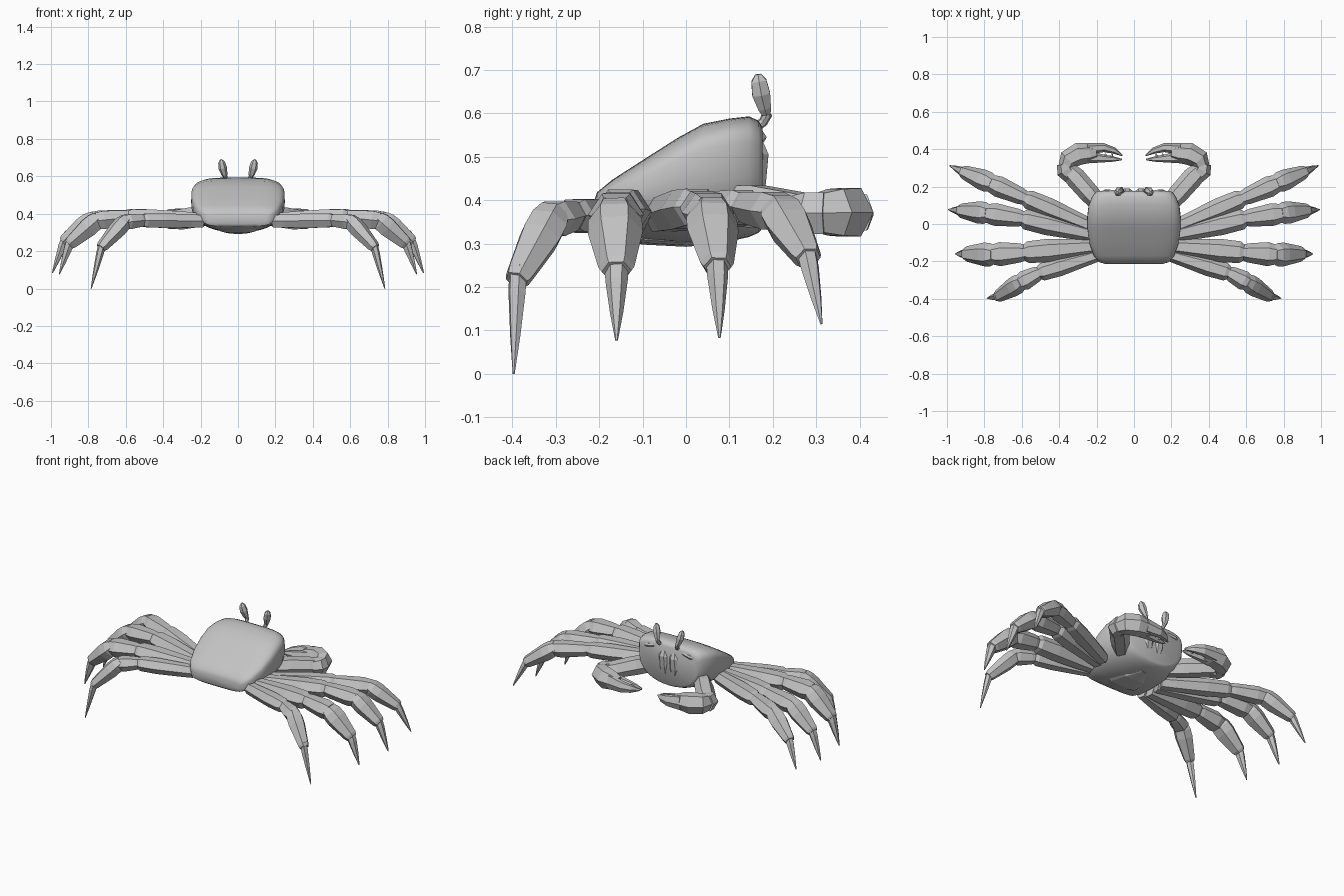
import bpy, bmesh, math
from mathutils import Vector

shell = bpy.data.materials.new("shell_grey")
shell.diffuse_color = (0.55, 0.55, 0.55, 1)


def loft(name, rings, smooth=None):
    """Skin a list of equal-length point rings and cap both ends."""
    bm = bmesh.new()
    vs = [[bm.verts.new(p) for p in r] for r in rings]
    n = len(vs[0])
    for a, b in zip(vs, vs[1:]):
        for i in range(n):
            bm.faces.new((a[i], a[(i + 1) % n], b[(i + 1) % n], b[i]))
    bm.faces.new(vs[0])
    bm.faces.new(vs[-1])
    bmesh.ops.recalc_face_normals(bm, faces=bm.faces)
    me = bpy.data.meshes.new(name)
    bm.to_mesh(me)
    bm.free()
    me.materials.append(shell)
    ob = bpy.data.objects.new(name, me)
    bpy.context.collection.objects.link(ob)
    if smooth:
        bpy.ops.object.select_all(action='DESELECT')
        ob.select_set(True)
        bpy.context.view_layer.objects.active = ob
        bpy.ops.object.shade_smooth_by_angle(angle=math.radians(smooth))
    return ob


def limb(name, pts, sx=1, side=None, n=6, smooth=None):
    """Tapered limb piece; pts = (x, y, z, half width, half height)."""
    P = [Vector((p[0] * sx, p[1], p[2])) for p in pts]
    rings = []
    for i, p in enumerate(P):
        t = (P[min(i + 1, len(P) - 1)] - P[max(i - 1, 0)]).normalized()
        s = (side or t.cross(Vector((0, 0, 1)))).normalized()
        s = (s - t * s.dot(t)).normalized()
        u = s.cross(t)
        w, h = pts[i][3:]
        rings.append([p + s * w * math.cos(2 * math.pi * k / n)
                      + u * h * math.sin(2 * math.pi * k / n) for k in range(n)])
    return loft(name, rings, smooth)


def section(y, w, top, mid, bot, low=2.3, n=40):
    """Boxy upper half; low sets how boxy the lower half is."""
    ring = []
    for k in range(n):
        a = 2 * math.pi * k / n
        c, s = math.cos(a), math.sin(a)
        e = 2 / 4.2 if s > 0 else 2 / low
        x = math.copysign(abs(c) ** e, c) * w
        z = mid + math.copysign(abs(s) ** e, s) * ((top - mid) if s > 0 else (mid - bot))
        ring.append((x, y, z))
    return ring


# carapace and underside: sloping, rounded square body
loft("carapace", [section(*r) for r in (
    (-0.213, 0.155, 0.395, 0.375, 0.345, 4), (-0.205, 0.185, 0.418, 0.385, 0.332, 4),
    (-0.17, 0.215, 0.447, 0.40, 0.322, 3), (-0.10, 0.24, 0.492, 0.425, 0.306),
    (-0.02, 0.25, 0.543, 0.455, 0.300), (0.04, 0.25, 0.576, 0.475, 0.300),
    (0.10, 0.243, 0.588, 0.485, 0.305), (0.145, 0.225, 0.593, 0.49, 0.315),
    (0.168, 0.208, 0.583, 0.49, 0.325), (0.176, 0.195, 0.568, 0.49, 0.335))], 45)

# tail flap under the body
limb("tail_flap", [(0, -0.19, 0.335, 0.05, 0.01), (0, -0.1, 0.309, 0.10, 0.012),
                   (0, 0, 0.302, 0.07, 0.01), (0, 0.09, 0.308, 0.02, 0.008)], n=10)

# legs: joints (x, y, z) and size factor
LEGS = {
    "front": [(0.21, -0.02, 0.365), (0.585, 0.14, 0.385), (0.77, 0.22, 0.372),
              (0.915, 0.28, 0.270), (0.985, 0.312, 0.115), 0.92],
    "second": [(0.21, -0.06, 0.365), (0.60, 0.03, 0.385), (0.79, 0.058, 0.365),
               (0.93, 0.072, 0.25), (0.992, 0.077, 0.083), 0.98],
    "third": [(0.21, -0.12, 0.365), (0.59, -0.153, 0.38), (0.76, -0.164, 0.362),
              (0.90, -0.16, 0.24), (0.955, -0.16, 0.077), 1.04],
    "rear": [(0.19, -0.165, 0.36), (0.51, -0.262, 0.365), (0.61, -0.315, 0.355),
             (0.73, -0.388, 0.22), (0.785, -0.397, 0.0), 0.85],
}
# per segment: (fraction along, half width, half height)
SEGS = {
    "upper": [(0, .040, .044), (.2, .046, .048), (.65, .060, .053), (.94, .056, .050), (1, .04, .04)],
    "knee": [(-.05, .040, .040), (.12, .049, .045), (.75, .062, .054), (1, .050, .048)],
    "shin": [(-.12, .046, .042), (.06, .060, .054), (.3, .061, .055), (.95, .040, .038), (1.03, .033, .031)],
    "tip": [(-.12, .026, .024), (.15, .025, .024), (.6, .015, .014), (1, .003, .003)],
}
for sx, hand in ((1, "right"), (-1, "left")):
    for name, spec in LEGS.items():
        J, f = [Vector(p) for p in spec[:5]], spec[5]
        d = J[3] - J[0]
        side = Vector((d.y, -d.x * sx, 0))
        for (seg, prof), a, b in zip(SEGS.items(), J, J[1:]):
            limb(f"{hand}_{name}_leg_{seg}",
                 [(*a.lerp(b, t), w * f, h * f) for t, w, h in prof], sx, side)

    # claw arm, wrist and palm
    limb(hand + "_claw_arm", [(.17, .09, .39, .045, .05), (.24, .165, .385, .054, .056),
                              (.315, .25, .375, .056, .05), (.355, .29, .37, .046, .045)], sx)
    limb(hand + "_claw_wrist", [(.335, .255, .37, .044, .045), (.365, .285, .37, .05, .055),
                                (.37, .32, .37, .042, .055)], sx)
    limb(hand + "_claw_palm", [(.368, .30, .37, .038, .05), (.35, .345, .372, .054, .062),
                               (.295, .375, .372, .060, .064), (.235, .380, .37, .052, .052),
                               (.20, .384, .37, .038, .036)], sx)
    # claw fingers with small teeth
    limb(hand + "_claw_outer_finger", [(.25, .402, .372, .030, .048), (.16, .408, .365, .024, .036),
                                       (.105, .392, .36, .017, .024), (.062, .366, .355, .004, .006)], sx)
    limb(hand + "_claw_inner_finger", [(.25, .358, .365, .034, .045), (.17, .351, .36, .022, .03),
                                       (.11, .347, .356, .014, .02), (.065, .345, .353, .004, .006)], sx)
    for k, x in enumerate((.19, .155, .12)):
        limb(f"{hand}_claw_tooth_{k}", [(x, .36, .36, .012, .014), (x - .004, .381 - .003 * k, .36, .002, .003)],
             sx, Vector((1, 0, 0)), 5)

    # eye stalk and eye
    limb(hand + "_eye_stalk", [(.062, .15, .562, .012, .012), (.063, .178, .58, .011, .011),
                               (.069, .188, .60, .012, .012)], sx, Vector((1, 0, 0)), 8)
    limb(hand + "_eye", [(.067, .187, .592, .009, .009), (.073, .181, .612, .017, .017),
                         (.082, .173, .645, .023, .024), (.088, .168, .675, .018, .02),
                         (.090, .166, .690, .006, .008)], sx, Vector((1, 0, 0)), 6)

    # mouth plates on the front wall
    limb(hand + "_mouth_plate", [(.035, .168, .535, .02, .01), (.037, .178, .505, .028, .014),
                                 (.037, .172, .44, .03, .014), (.03, .162, .37, .018, .01)],
         sx, Vector((1, 0, 0)))
    limb(hand + "_eye_ridge", [(.10, .170, .553, .01, .01), (.15, .174, .545, .012, .012),
                               (.19, .160, .53, .006, .008)], sx)
